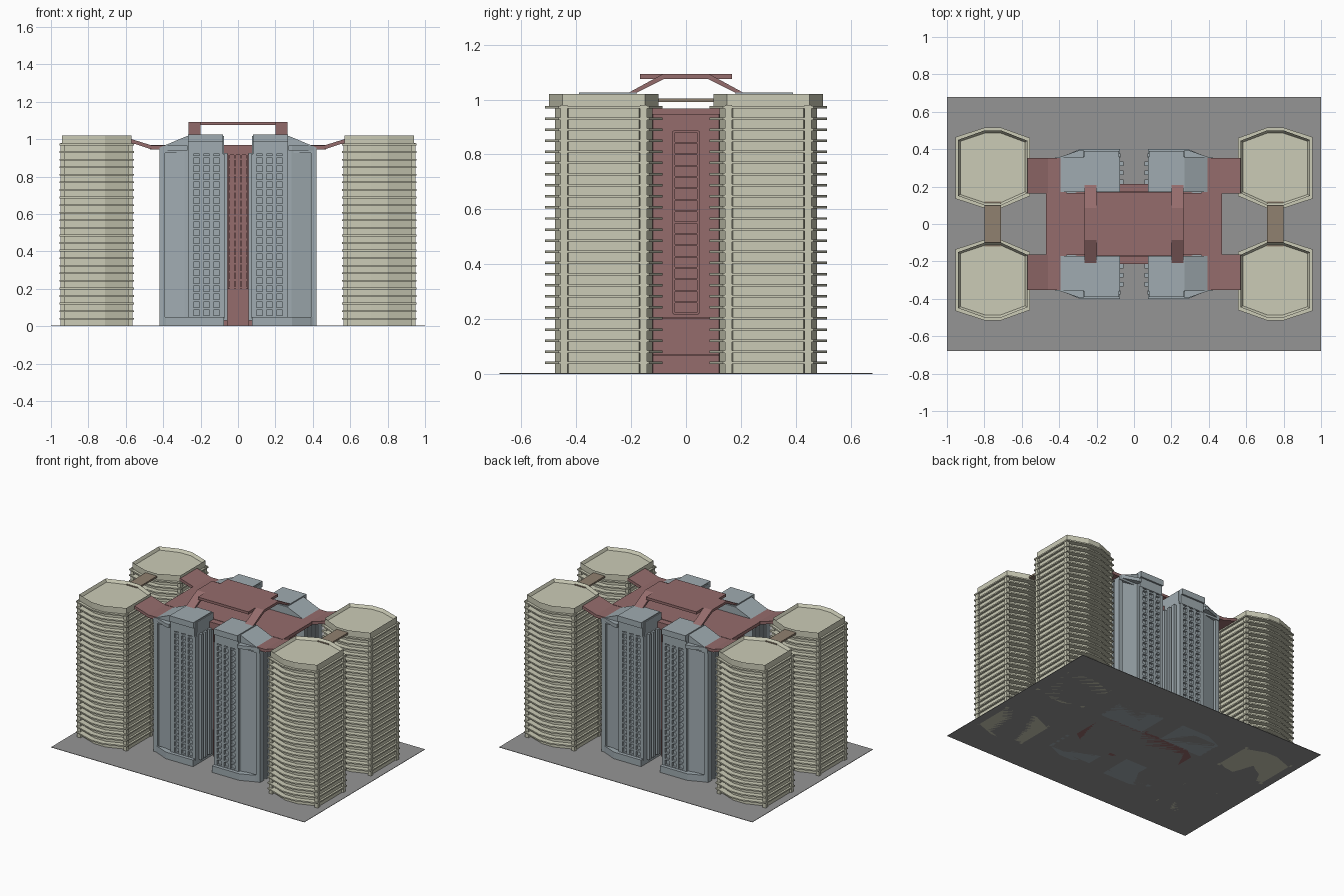
import bpy, bmesh
from mathutils import Vector

if "Cube" in bpy.data.objects:
    bpy.data.objects.remove(bpy.data.objects["Cube"])


def material(name, r, g, b):
    m = bpy.data.materials.new(name)
    m.diffuse_color = (r, g, b, 1)
    m.use_nodes = True
    m.node_tree.nodes["Principled BSDF"].inputs["Base Color"].default_value = m.diffuse_color
    return m


CREAM = material("cream", 0.60, 0.60, 0.47)
BLUE = material("blue_grey", 0.35, 0.41, 0.44)
RED = material("dull_red", 0.30, 0.15, 0.15)
BROWN = material("brown", 0.28, 0.22, 0.16)
PAVING = material("paving", 0.30, 0.30, 0.30)


def finish(name, bm, mat, mirror):
    bmesh.ops.recalc_face_normals(bm, faces=bm.faces)
    me = bpy.data.meshes.new(name)
    bm.to_mesh(me)
    bm.free()
    me.materials.append(mat)
    ob = bpy.data.objects.new(name, me)
    bpy.context.collection.objects.link(ob)
    if mirror:
        mod = ob.modifiers.new("mirror", 'MIRROR')
        mod.use_axis = ('X' in mirror, 'Y' in mirror, False)
        mod.use_mirror_merge = False
    return ob


def add_prism(bm, pts, a, b, axis='Z'):
    """Extrude a profile from a to b; returns the end face."""
    place = {'Z': lambda u, v, w: (u, v, w),
             'Y': lambda u, v, w: (u, w, v),
             'X': lambda u, v, w: (w, u, v)}[axis]
    lo = [bm.verts.new(place(u, v, a)) for u, v in pts]
    hi = [bm.verts.new(place(u, v, b)) for u, v in pts]
    n = len(pts)
    bm.faces.new(lo[::-1])
    for i in range(n):
        j = (i + 1) % n
        bm.faces.new((lo[i], lo[j], hi[j], hi[i]))
    return bm.faces.new(hi)


def prism(name, pts, a, b, mat, axis='Z', mirror='XY'):
    bm = bmesh.new()
    add_prism(bm, pts, a, b, axis)
    return finish(name, bm, mat, mirror)


def boxes(name, items, mat, mirror='XY'):
    """Each item is (x0, x1, y0, y1, z0, z1)."""
    bm = bmesh.new()
    for x0, x1, y0, y1, z0, z1 in items:
        add_prism(bm, [(x0, y0), (x1, y0), (x1, y1), (x0, y1)], z0, z1)
    return finish(name, bm, mat, mirror)


# Ground plate
boxes("ground_plate", [(-1, 1, -0.68, 0.68, 0, 0.003)], PAVING, '')

# Corner towers: body, balcony slabs, corner posts, roof with parapet
def tower_outline(grow_x, grow_y):
    base = [(.57, .165), (.71, .10), (.80, .10), (.94, .15),
            (.94, .45), (.80, .50), (.71, .50), (.57, .445)]
    return [(x + (grow_x if x > .75 else -grow_x) * (abs(x - .755) > .1),
             y + (grow_y if y > .3 else -grow_y)) for x, y in base]


prism("tower_body", tower_outline(0, -0.022), 0, 0.98, CREAM)
bm = bmesh.new()
for i in range(1, 25):
    z = 0.0405 * i
    add_prism(bm, tower_outline(0.014, 0.015), z - 0.005, z + 0.004)
finish("tower_balcony_slabs", bm, CREAM, 'XY')
boxes("tower_corner_posts",
      [(x - .012, x + .012, y - .012, y + .012, 0, .98)
       for x, y in ((.575, .17), (.575, .44), (.938, .155), (.938, .445))], CREAM)
bm = bmesh.new()
top = add_prism(bm, tower_outline(0, 0), 0.977, 1.02)
bm.normal_update()
bmesh.ops.inset_region(bm, faces=[top], thickness=0.014)
bmesh.ops.translate(bm, verts=list(top.verts), vec=Vector((0, 0, -0.02)))
finish("tower_roof", bm, CREAM, 'XY')

# Footbridges joining each pair of towers
boxes("tower_footbridge", [(.71, .80, -.12, .12, .992, 1.004)], BROWN, 'X')

# Central red core
prism("red_core", [(-.38, -.12), (-.30, -.175), (.30, -.175), (.38, -.12),
                   (.38, .12), (.30, .175), (-.30, .175), (-.38, .12)],
      0, 0.95, RED, mirror='')
boxes("core_end_windows",
      [(.378, .386, y - .004, y + .004, .22, .886) for y in (-.045, .045)] +
      [(.378, .386, -.045, .045, .22 + .0415 * i - .003, .22 + .0415 * i + .003)
       for i in range(17)] +
      [(.378, .388, -.12, .12, z, z + .006) for z in (.065, .2)], RED, 'X')

# Red roof deck with sloping bridges up to the towers
boxes("roof_deck", [(-.47, .47, -.165, .165, .945, .968)], RED, '')
prism("tower_link_bridge", [(.36, .945), (.46, .945), (.575, .982), (.575, 1.002),
                            (.46, .966), (.36, .966)], .163, .353, RED, 'Y')

# Central bay between the wings: cap, mullions and floor bars
boxes("centre_bay", [(-.056, .056, .17, .195, 0, .968),
                     (-.085, .085, .17, .215, .915, .968)], RED, 'Y')
boxes("centre_bay_windows",
      [(x - .005, x + .005, .19, .207, .2, .95) for x in (-.048, -.017, .017, .048)] +
      [(-.05, .05, .19, .203, .2 + .043 * i, .21 + .043 * i) for i in range(17)],
      RED, 'Y')

# Raised canopy on sloping struts
prism("roof_canopy", [(-.2, -.168), (.2, -.168), (.2, -.085), (.265, -.085),
                      (.265, .085), (.2, .085), (.2, .168), (-.2, .168),
                      (-.2, .085), (-.265, .085), (-.265, -.085), (-.2, -.085)],
      1.075, 1.093, RED, mirror='')
prism("canopy_strut", [(.08, 1.075), (.195, 1.018), (.215, 1.022), (.085, 1.093)],
      .2, .265, RED, 'X')

# Blue wings: body with chamfered corner and sloping roof
prism("wing_body", [(.075, .165), (.41, .165), (.41, .325), (.385, .335),
                    (.285, .36), (.075, .36)], 0, .945, BLUE)
prism("wing_sloping_roof", [(.075, .94), (.42, .94), (.42, .955),
                            (.27, 1.018), (.075, 1.018)], .17, .357, BLUE, 'Y')
prism("wing_roof_hip", [(.27, .357), (.40, .357), (.29, .395), (.27, .395)],
      .94, .965, BLUE)
boxes("wing_roof_cap", [(.08, .268, .18, .39, .985, 1.026),
                        (.08, .268, .30, .378, .92, .985)], BLUE)

# Podium with an angled end
prism("wing_podium", [(.075, .35), (.40, .35), (.385, .36), (.29, .40), (.075, .40)],
      0, .05, BLUE)

# Window wall: piers and spandrels leave recessed openings
cols, step = (.115, .168, .222), .0428
edges = [.072] + [c + s * .016 for c in cols for s in (-1, 1)] + [.268]
boxes("wing_window_wall",
      [(edges[i], edges[i + 1], .355, .376, .04, .92) for i in range(0, 8, 2)] +
      [(c - .016, c + .016, .355, .3755, .05 + step * i - .006, .05 + step * i + .006)
       for c in cols for i in range(21)] , BLUE)

# Vertical fins on the inner and outer wing sides, and corner frame
boxes("wing_inner_fins", [(.056, .08, y, y + .024, .03, .925)
                          for y in (.215, .262, .31)], BLUE)
boxes("wing_outer_fins", [(.40, .42, y, y + .022, 0, .95)
                          for y in (.17, .215, .26, .305)], BLUE)
boxes("wing_corner_frame", [(.39, .42, .325, .352, 0, .945),
                            (.28, .42, .33, .357, .925, .945)], BLUE)
